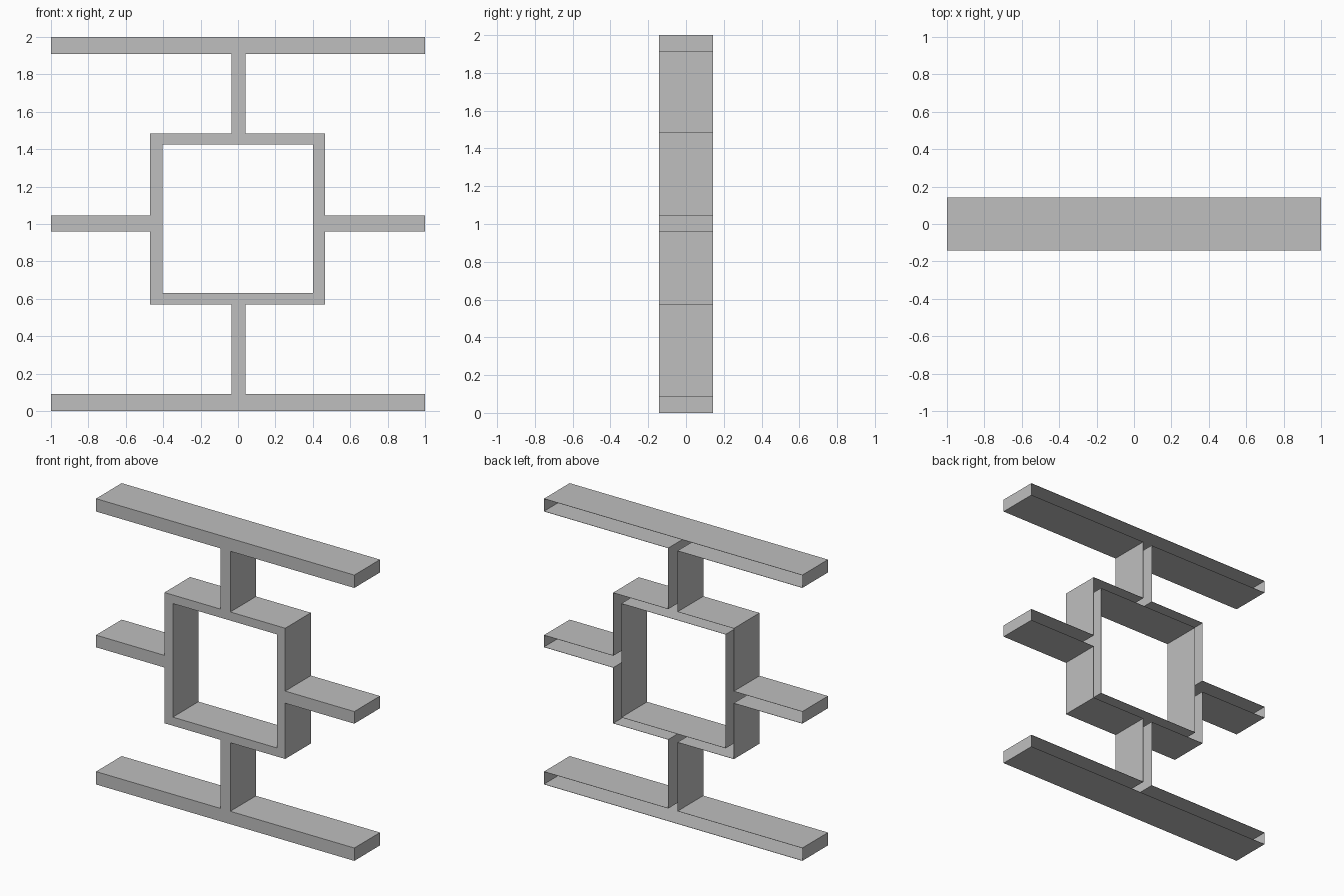
import bpy
import bmesh

old = bpy.data.objects.get("Cube")
if old:
    bpy.data.objects.remove(old, do_unlink=True)

HALF_DEPTH = 0.142

# One flat grey for everything
grey = bpy.data.materials.new("light_grey")
grey.use_nodes = True
colour = (0.52, 0.52, 0.52, 1)
grey.diffuse_color = colour
grey.node_tree.nodes["Principled BSDF"].inputs["Base Color"].default_value = colour

# Boards as x0, x1, z0, z1 rectangles in the front plane
boards = {
    "top_board": (-1, 1, 1.91, 2),
    "bottom_board": (-1, 1, 0, 0.09),
    "middle_board": (-1, 1, 0.96, 1.045),
    "centre_post": (-0.035, 0.04, 0, 2),
    "square_frame": (-0.47, 0.465, 0.57, 1.485),
}
opening = (-0.405, 0.40, 0.63, 1.425)


def inside(x, z, rect):
    return rect[0] < x < rect[1] and rect[2] < z < rect[3]


def add_object(name, bm):
    mesh = bpy.data.meshes.new(name)
    bm.to_mesh(mesh)
    bm.free()
    mesh.materials.append(grey)
    obj = bpy.data.objects.new(name, mesh)
    bpy.context.collection.objects.link(obj)
    return obj


# Front panel: the union of the boards, minus the square opening
rects = list(boards.values()) + [opening]
xs = sorted({v for r in rects for v in r[:2]})
zs = sorted({v for r in rects for v in r[2:]})
bm = bmesh.new()
for x0, x1 in zip(xs, xs[1:]):
    for z0, z1 in zip(zs, zs[1:]):
        cx, cz = (x0 + x1) / 2, (z0 + z1) / 2
        if inside(cx, cz, opening) or not any(inside(cx, cz, r) for r in boards.values()):
            continue
        corners = ((x0, z0), (x1, z0), (x1, z1), (x0, z1))
        bm.faces.new([bm.verts.new((x, -HALF_DEPTH, z)) for x, z in corners])
bmesh.ops.remove_doubles(bm, verts=bm.verts, dist=0.0001)

# Side walls run back from the outline; the back and the board ends stay open
walls = [e for e in bm.edges if e.is_boundary
         and not all(abs(v.co.x) > 0.999 for v in e.verts)]
extruded = bmesh.ops.extrude_edge_only(bm, edges=walls)["geom"]
for v in extruded:
    if isinstance(v, bmesh.types.BMVert):
        v.co.y = HALF_DEPTH
bmesh.ops.recalc_face_normals(bm, faces=bm.faces)
bm.normal_update()
if sum(f.normal.y for f in bm.faces) > 0:
    bmesh.ops.reverse_faces(bm, faces=bm.faces)
bmesh.ops.dissolve_limit(bm, angle_limit=0.01, verts=bm.verts, edges=bm.edges)
shell = add_object("shelf_shell", bm)
sheet = shell.modifiers.new("sheet_thickness", "SOLIDIFY")
sheet.thickness = 0.002
sheet.offset = -1

# End caps close the six board ends
bm = bmesh.new()
for name in ("top_board", "middle_board", "bottom_board"):
    z0, z1 = boards[name][2:]
    for x in (-1, 1):
        y = HALF_DEPTH * x
        corners = ((-y, z0), (y, z0), (y, z1), (-y, z1))
        bm.faces.new([bm.verts.new((x, cy, cz)) for cy, cz in corners])
add_object("board_end_caps", bm)
